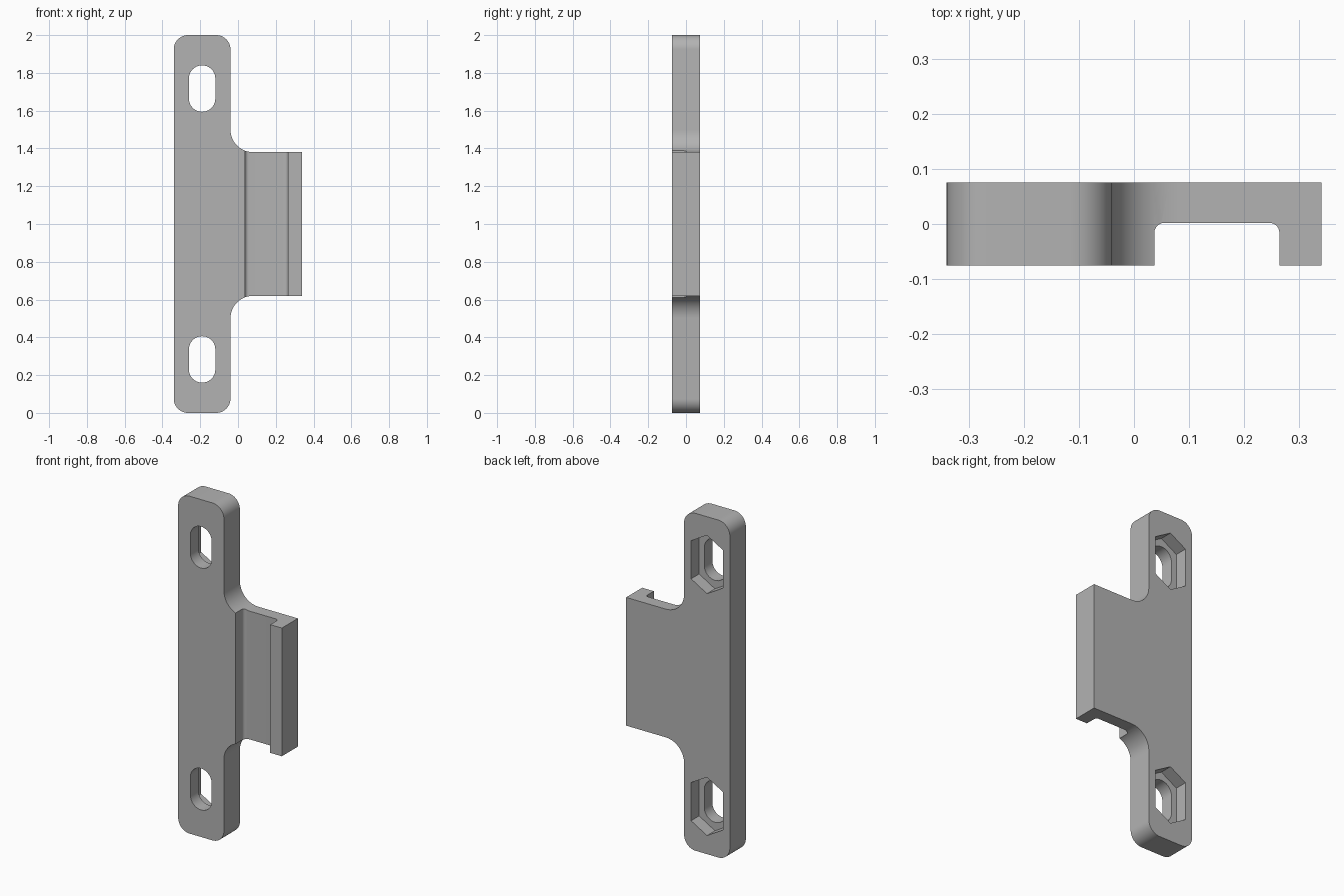
import bpy
import bmesh
from math import sin, cos, pi, radians

if "Cube" in bpy.data.objects:
    bpy.data.objects.remove(bpy.data.objects["Cube"], do_unlink=True)

HALF_T = 0.075                      # half of the plate thickness
LEFT, INNER, RIGHT = -0.34, -0.04, 0.34
TAB_LOW, TAB_HIGH = 0.62, 1.38
SLOT_X, SLOT_STRETCH = -0.19, 0.053

grey = bpy.data.materials.new("plain grey")
grey.use_nodes = True
grey.diffuse_color = (0.45, 0.45, 0.45, 1)
grey.node_tree.nodes["Principled BSDF"].inputs["Base Color"].default_value = grey.diffuse_color


def arc(cx, cy, r, start, end, steps=12):
    """Points on an arc, angles in degrees."""
    angles = [radians(start + (end - start) * i / steps) for i in range(steps + 1)]
    return [(cx + r * cos(a), cy + r * sin(a)) for a in angles]


def prism(name, points, place, shift):
    """Extrude a closed 2D profile; place maps a profile point into space."""
    bm = bmesh.new()
    face = bm.faces.new([bm.verts.new(place(*p)) for p in points])
    new = bmesh.ops.extrude_face_region(bm, geom=[face])["geom"]
    bmesh.ops.translate(bm, vec=shift, verts=[v for v in new if isinstance(v, bmesh.types.BMVert)])
    bmesh.ops.recalc_face_normals(bm, faces=bm.faces)
    mesh = bpy.data.meshes.new(name)
    bm.to_mesh(mesh)
    bm.free()
    mesh.materials.append(grey)
    obj = bpy.data.objects.new(name, mesh)
    bpy.context.collection.objects.link(obj)
    return obj


def upright(name, points, y0, y1):
    return prism(name, points, lambda x, z: (x, y0, z), (0, y1 - y0, 0))


# Plate outline: rounded strip with a filleted side tab
r, f = 0.075, 0.12
outline = (
    arc(LEFT + r, r, r, 180, 270)
    + arc(INNER - r, r, r, 270, 360)
    + arc(INNER + f, TAB_LOW - f, f, 180, 90)
    + [(RIGHT, TAB_LOW), (RIGHT, TAB_HIGH)]
    + arc(INNER + f, TAB_HIGH + f, f, 270, 180)
    + arc(INNER - r, 2 - r, r, 0, 90)
    + arc(LEFT + r, 2 - r, r, 90, 180)
)
plate = upright("mounting_plate", outline, -HALF_T, HALF_T)

# Channel across the front of the tab, with rounded inner corners
c, x0, x1 = 0.018, 0.037, 0.264
channel = (
    [(x0, -0.2), (x1, -0.2)]
    + arc(x1 - c, 0.002 - c, c, 0, 90, 6)
    + arc(x0 + c, 0.002 - c, c, 90, 180, 6)
)
cutters = [prism("channel_cutter", channel, lambda x, y: (x, y, 0.4), (0, 0, 1.2))]

# Screw slots, each with a stretched hexagonal nut pocket at the back
for label, z in (("lower", 0.283), ("upper", 1.717)):
    slot = (arc(SLOT_X, z + SLOT_STRETCH, 0.07, 0, 180, 20)
            + arc(SLOT_X, z - SLOT_STRETCH, 0.07, 180, 360, 20))
    pocket = (arc(SLOT_X, z + SLOT_STRETCH, 0.12, 30, 150, 2)
              + arc(SLOT_X, z - SLOT_STRETCH, 0.12, 210, 330, 2))
    cutters.append(upright(label + "_slot_cutter", slot, -0.2, 0.2))
    cutters.append(upright(label + "_pocket_cutter", pocket, 0, 0.2))

for cutter in cutters:
    cutter.hide_render = True
    cutter.hide_viewport = True
    cut = plate.modifiers.new(cutter.name, "BOOLEAN")
    cut.operation = "DIFFERENCE"
    cut.solver = "EXACT"
    cut.object = cutter

# Bake the cuts, then drop the cutters
bpy.context.view_layer.update()
evaluated = plate.evaluated_get(bpy.context.evaluated_depsgraph_get())
baked = bpy.data.meshes.new_from_object(evaluated)
plate.modifiers.clear()
plate.data = baked
for cutter in cutters:
    bpy.data.objects.remove(cutter, do_unlink=True)

# Smooth the rounded walls while keeping edges sharp
bpy.ops.object.select_all(action="DESELECT")
plate.select_set(True)
bpy.context.view_layer.objects.active = plate
bpy.ops.object.shade_smooth_by_angle(angle=radians(30))
